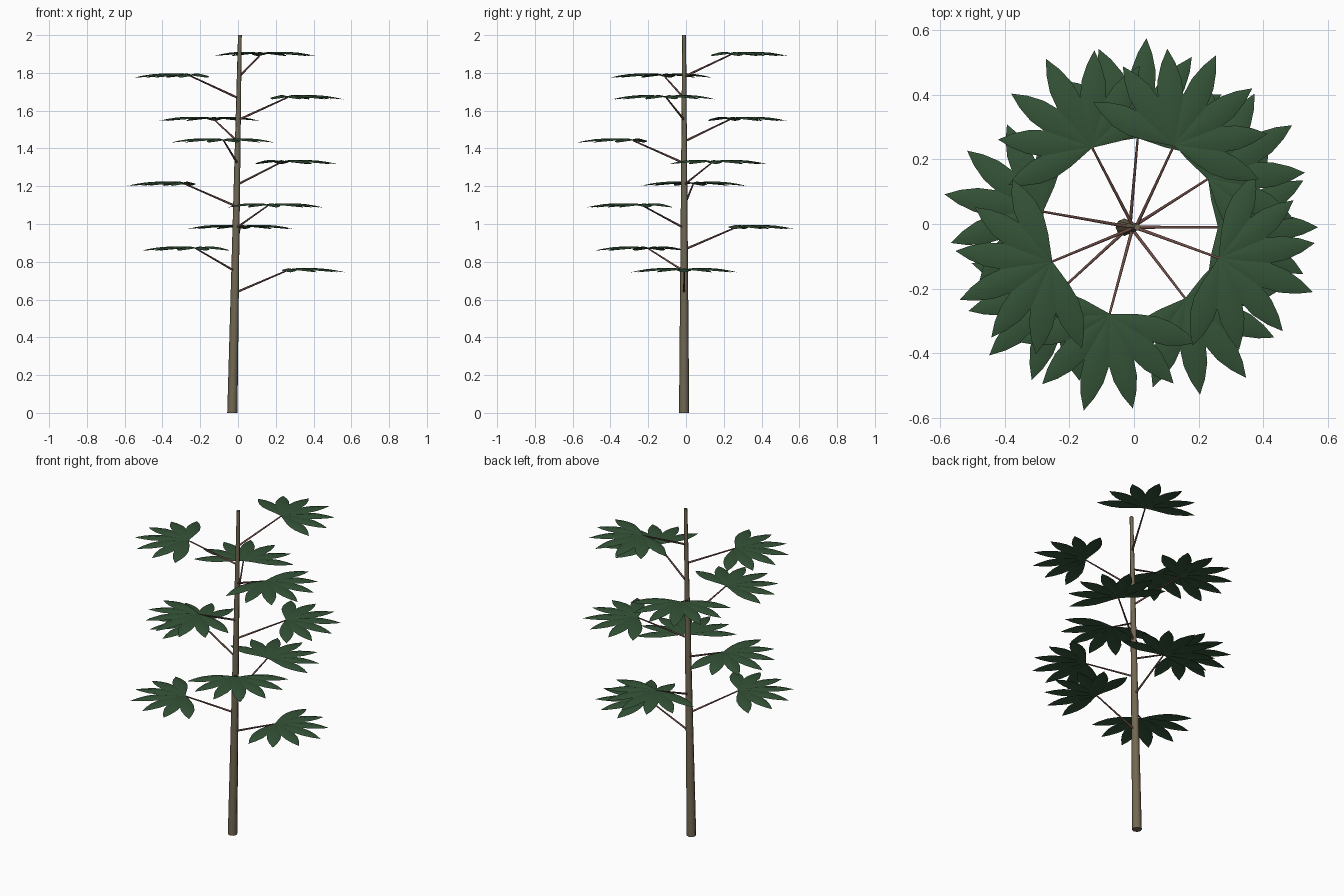
import bpy, bmesh, math
from mathutils import Vector, Matrix

cube = bpy.data.objects.get("Cube")
if cube:
    bpy.data.objects.remove(cube)


def material(name, rgb):
    mat = bpy.data.materials.new(name)
    mat.use_nodes = True
    mat.diffuse_color = (*rgb, 1)
    mat.node_tree.nodes["Principled BSDF"].inputs["Base Color"].default_value = (*rgb, 1)
    return mat


bark = material("bark", (0.17, 0.14, 0.085))
stalk = material("red_brown_stalk", (0.15, 0.07, 0.06))
green = material("leaf_green", (0.034, 0.085, 0.038))


def add_object(name, mesh):
    obj = bpy.data.objects.new(name, mesh)
    bpy.context.collection.objects.link(obj)
    return obj


def tapered_rod(name, start, end, r1, r2, sides, mat):
    """Closed tapered rod with horizontal ends when it is upright."""
    axis = end - start
    bm = bmesh.new()
    bmesh.ops.create_cone(bm, cap_ends=True, segments=sides, radius1=r1,
                          radius2=r2, depth=axis.length)
    for face in bm.faces:
        face.smooth = len(face.verts) == 4
    for edge in bm.edges:
        edge.smooth = all(len(f.verts) == 4 for f in edge.link_faces)
    turn = axis.to_track_quat('Z', 'Y').to_matrix().to_4x4()
    bm.transform(Matrix.Translation((start + end) / 2) @ turn)
    mesh = bpy.data.meshes.new(name)
    bm.to_mesh(mesh)
    bm.free()
    mesh.materials.append(mat)
    return add_object(name, mesh)


# Trunk, leaning slightly
base, top = Vector((-0.03, -0.01, 0)), Vector((0.01, -0.01, 2))
tapered_rod("trunk", base, top, 0.027, 0.01, 8, bark)

# Leaflet stations: distance along, half width, midrib height
STATIONS = [(0, 0.003, 0), (0.15, 0.016, 0.005), (0.3, 0.029, 0.008),
            (0.5, 0.04, 0.008), (0.68, 0.037, 0.004), (0.85, 0.022, -0.004),
            (1, 0, -0.014)]


def add_leaflet(bm, angle, length):
    """Lance-shaped blade, folded along its raised midrib."""
    turn = Matrix.Rotation(angle, 3, 'Z')
    rows = []
    for t, half, z in STATIONS:
        sides = (1, 0, -1) if half else (0,)
        rows.append([bm.verts.new(turn @ Vector((t * length, s * half, z - abs(s) * half * 0.25)))
                     for s in sides])
    for a, b in zip(rows, rows[1:]):
        for i in range(2):
            if len(b) == 3:
                bm.faces.new((a[i], a[i + 1], b[i + 1], b[i]))
            else:
                bm.faces.new((a[i], a[i + 1], b[0]))


# Fan of seven leaflets, shared by every leaf
bm = bmesh.new()
for k in range(-3, 4):
    add_leaflet(bm, math.radians(29 * k), 0.307 - 0.008 * abs(k))
bmesh.ops.recalc_face_normals(bm, faces=bm.faces)
for face in bm.faces:
    face.normal_update()
    if face.normal.z < 0:
        face.normal_flip()
    face.smooth = True
fan = bpy.data.meshes.new("leaf_fan")
bm.to_mesh(fan)
bm.free()
fan.materials.append(green)

# Stalks and leaves spiral up the trunk by the golden angle
for i in range(11):
    angle = math.radians(-137.5 * i)
    root = base.lerp(top, (0.635 + 0.1145 * i) / 2)
    hub = root + Vector((0.28 * math.cos(angle), 0.28 * math.sin(angle), 0.12))
    tapered_rod(f"stalk_{i + 1}", root, hub, 0.006, 0.004, 6, stalk)
    leaf = add_object(f"leaf_{i + 1}", fan)
    leaf.location = hub + Vector((0, 0, 0.003))
    leaf.rotation_euler.z = angle
